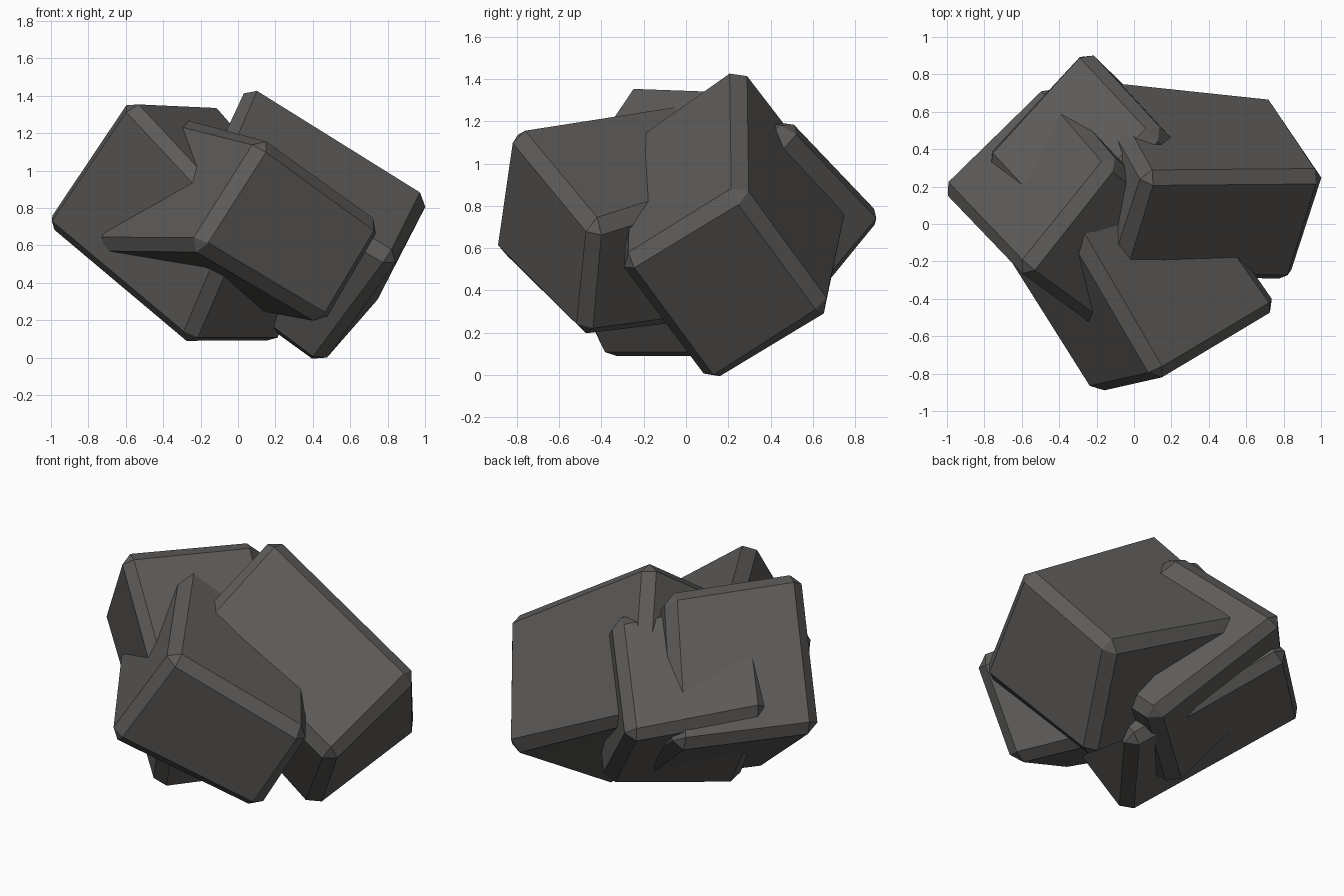
import bpy
import bmesh
from mathutils import Vector

# Remove the default cube only
default_cube = bpy.data.objects.get("Cube")
if default_cube:
    bpy.data.objects.remove(default_cube, do_unlink=True)

BEVEL_WIDTH = 0.06
CORNER_GROWTH = 1.07   # corners are pushed out a little, then chamfered back

# One dark stone colour for the whole cluster
stone = bpy.data.materials.new("dark_stone")
stone_colour = (0.11, 0.105, 0.1, 1.0)
stone.use_nodes = True
stone.diffuse_color = stone_colour
shader = stone.node_tree.nodes["Principled BSDF"]
shader.inputs["Base Color"].default_value = stone_colour
shader.inputs["Roughness"].default_value = 0.9


def rough_block(name, near_end, far_end):
    """Chamfered six-sided block between two matching four-cornered ends."""
    corners = [Vector(point) for point in near_end + far_end]
    centre = sum(corners, Vector()) / len(corners)
    bm = bmesh.new()
    verts = [bm.verts.new(centre + (point - centre) * CORNER_GROWTH)
             for point in corners]
    near, far = verts[:4], verts[4:]
    bm.faces.new(near)
    bm.faces.new(list(reversed(far)))
    for i in range(4):
        j = (i + 1) % 4
        bm.faces.new((near[j], near[i], far[i], far[j]))
    bmesh.ops.recalc_face_normals(bm, faces=bm.faces)
    bmesh.ops.bevel(bm, geom=list(bm.edges), offset=BEVEL_WIDTH,
                    segments=1, profile=0.5, affect='EDGES')
    bmesh.ops.recalc_face_normals(bm, faces=bm.faces)
    mesh = bpy.data.meshes.new(name)
    bm.to_mesh(mesh)
    bm.free()
    mesh.materials.append(stone)
    block = bpy.data.objects.new(name, mesh)
    bpy.context.scene.collection.objects.link(block)
    return block


# Long block leaning down towards the left
rough_block("left_block",
            [(.99, .26, .87), (.82, -.29, .53), (.41, .12, -.02), (.72, .66, .32)],
            [(.08, .25, 1.44), (-.08, -.27, 1.07), (-.42, .12, .6), (-.2, .76, .78)])

# Large block on the right side
rough_block("right_block",
            [(-.58, -.25, 1.35), (-1.01, .2, .72), (-.46, .73, .67), (-.12, .33, 1.33)],
            [(0, -.67, .73), (-.27, -.38, .1), (.2, .23, .1), (.43, -.1, .7)])

# Block jutting out of the front
rough_block("front_block",
            [(.13, -.8, 1.15), (.75, -.43, .7), (.45, -.48, .2), (-.22, -.88, .6)],
            [(-.34, 0, 1.27), (.2, .35, .95), (-.05, .3, .3), (-.74, -.05, .6)])

# Block showing through at the back
rough_block("back_block",
            [(.12, .5, 1.18), (-.27, .92, .74), (-.78, .36, .82), (-.39, -.06, 1.26)],
            [(.6, .02, .63), (.22, .44, .17), (-.32, -.02, .13), (.05, -.45, .56)])
